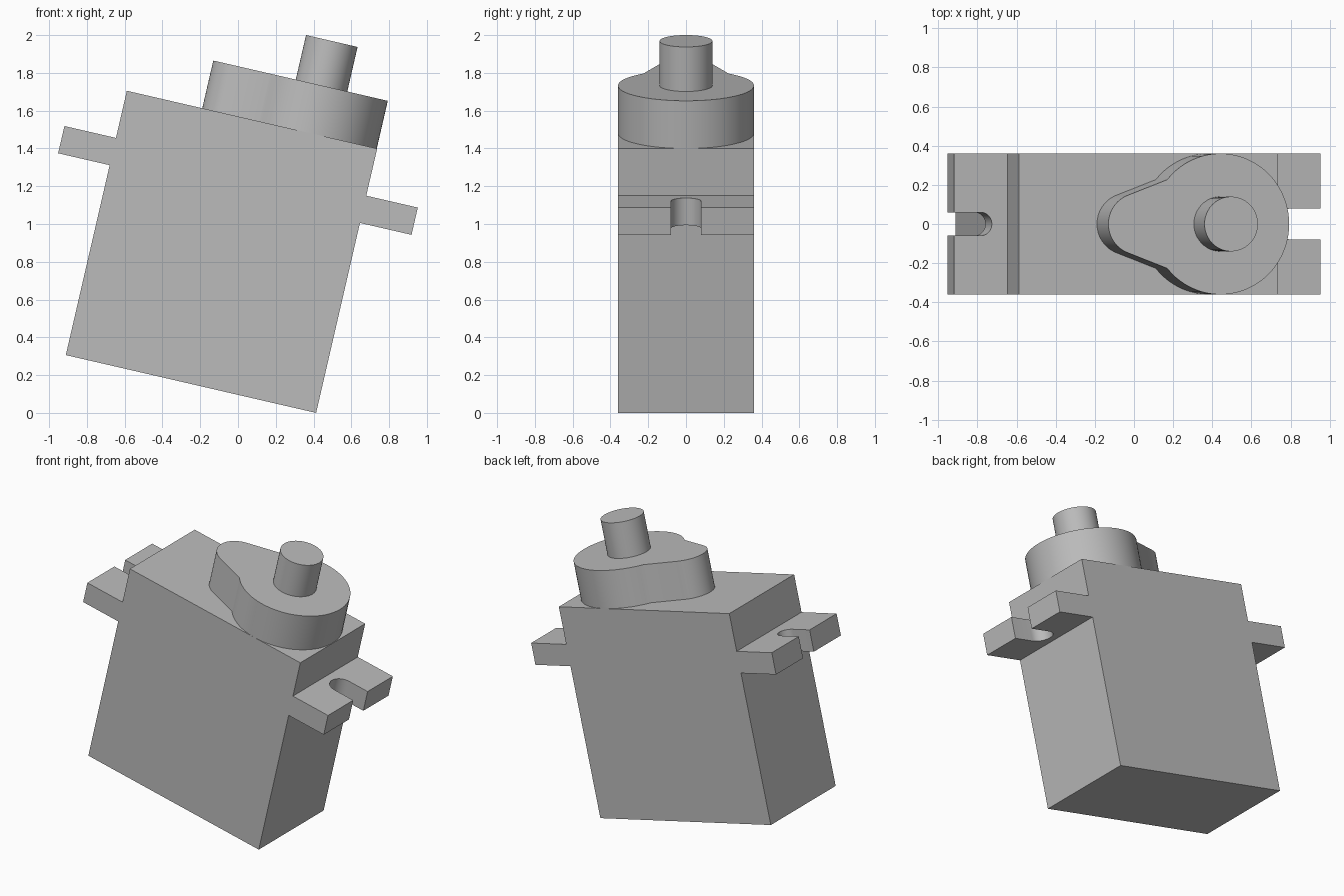
import bpy, bmesh, math
from mathutils import Matrix, Vector

cube = bpy.data.objects.get("Cube")
if cube:
    bpy.data.objects.remove(cube, do_unlink=True)

grey = bpy.data.materials.new("plain_grey")
grey.use_nodes = True
grey.diffuse_color = (0.5, 0.5, 0.5, 1)
grey.node_tree.nodes["Principled BSDF"].inputs["Base Color"].default_value = (0.5, 0.5, 0.5, 1)

# The whole motor leans to its left
LEAN = Matrix.Translation((-0.249, 0, 0.153)) @ Matrix.Rotation(math.radians(13), 4, "Y")
HALF_LENGTH, HALF_DEPTH, HEIGHT = 0.68, 0.36, 1.436
TAB_END, TAB_LOW, TAB_HIGH = 0.96, 1.032, 1.18
BOSS_TOP, SHAFT_TOP, SHAFT_X = 1.695, 1.937, 0.318


def arc(cx, cy, r, start, end, steps):
    """Points on an arc, angles in degrees."""
    angles = [math.radians(start + (end - start) * i / steps) for i in range(steps + 1)]
    return [(cx + r * math.cos(t), cy + r * math.sin(t)) for t in angles]


def prism(name, outline, low, high, along_y=False):
    """Extrude a closed outline upward, or along y."""
    bm = bmesh.new()
    place = (lambda p: (p[0], low, p[1])) if along_y else (lambda p: (p[0], p[1], low))
    face = bm.faces.new([bm.verts.new(place(p)) for p in outline])
    offset = Vector((0, high - low, 0)) if along_y else Vector((0, 0, high - low))
    extruded = bmesh.ops.extrude_face_region(bm, geom=[face])["geom"]
    bmesh.ops.translate(bm, vec=offset, verts=[v for v in extruded if isinstance(v, bmesh.types.BMVert)])
    bmesh.ops.recalc_face_normals(bm, faces=bm.faces)
    mesh = bpy.data.meshes.new(name)
    bm.to_mesh(mesh)
    bm.free()
    mesh.materials.append(grey)
    obj = bpy.data.objects.new(name, mesh)
    bpy.context.collection.objects.link(obj)
    obj.matrix_world = LEAN
    return obj


def select(obj):
    bpy.ops.object.select_all(action="DESELECT")
    obj.select_set(True)
    bpy.context.view_layer.objects.active = obj


# Case with its two mounting tabs, as one silhouette
right_side = [(HALF_LENGTH, 0), (HALF_LENGTH, TAB_LOW), (TAB_END, TAB_LOW),
              (TAB_END, TAB_HIGH), (HALF_LENGTH, TAB_HIGH), (HALF_LENGTH, HEIGHT)]
left_side = [(-x, z) for x, z in reversed(right_side)]
case = prism("case", right_side + left_side, -HALF_DEPTH, HALF_DEPTH, along_y=True)

# Round-ended screw slots, open at the tab ends
for side, inner, r in ((1, 0.733, 0.08), (-1, 0.762, 0.06)):
    slot = [(TAB_END + 0.1, r)] + arc(inner + r, 0, r, 90, 270, 20) + [(TAB_END + 0.1, -r)]
    cutter = prism("slot_cutter", [(side * x, y) for x, y in slot], TAB_LOW - 0.1, TAB_HIGH + 0.1)
    cutter.hide_render = True
    cut = case.modifiers.new("slot", "BOOLEAN")
    cut.operation, cut.solver, cut.object = "DIFFERENCE", "EXACT", cutter
    select(case)
    bpy.ops.object.modifier_apply(modifier=cut.name)
    bpy.data.objects.remove(cutter, do_unlink=True)

# Gear housing: a large disc running into a small rounded lobe
housing_outline = arc(SHAFT_X, 0, HALF_DEPTH, -141, 141, 56) + arc(-0.113, 0, 0.157, 112, 248, 24)
housing = prism("gear_housing", housing_outline, HEIGHT, BOSS_TOP)

# Output shaft
shaft = prism("output_shaft", arc(SHAFT_X, 0, 0.14, 0, 352.5, 47), BOSS_TOP, SHAFT_TOP)

for part in (case, housing, shaft):
    select(part)
    bpy.ops.object.shade_smooth_by_angle(angle=math.radians(35))
